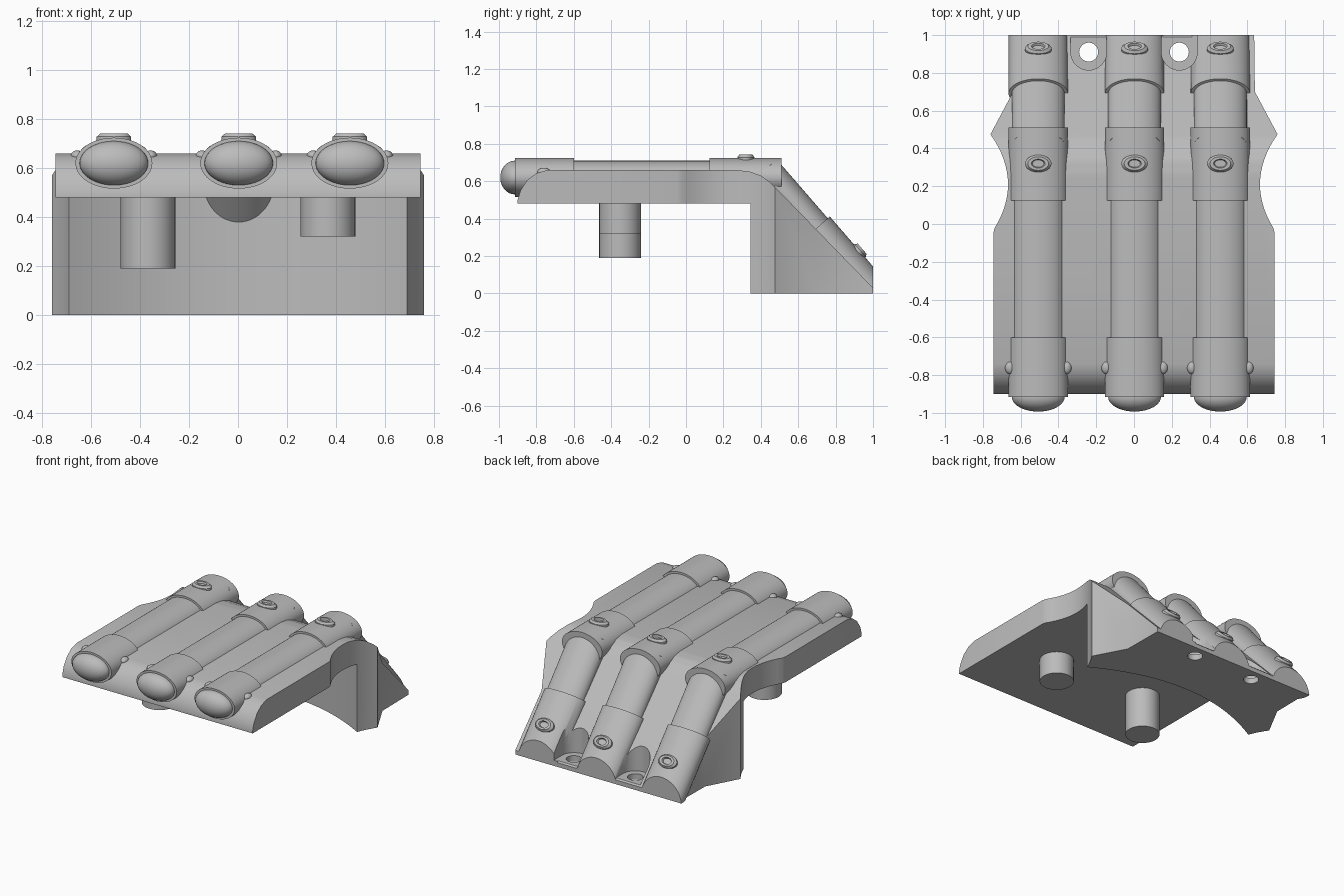
import bpy, bmesh, math
from mathutils import Matrix, Vector

cube = bpy.data.objects.get("Cube")
if cube:
    bpy.data.objects.remove(cube, do_unlink=True)

grey = bpy.data.materials.new("plain_grey")
grey.use_nodes = True
GREY = (0.5, 0.5, 0.5, 1)
grey.diffuse_color = GREY
grey.node_tree.nodes["Principled BSDF"].inputs["Base Color"].default_value = GREY


def finish(name, bm):
    bmesh.ops.recalc_face_normals(bm, faces=bm.faces)
    mesh = bpy.data.meshes.new(name)
    bm.to_mesh(mesh)
    bm.free()
    ob = bpy.data.objects.new(name, mesh)
    bpy.context.collection.objects.link(ob)
    mesh.materials.append(grey)
    return ob


def activate(ob):
    bpy.ops.object.select_all(action='DESELECT')
    ob.select_set(True)
    bpy.context.view_layer.objects.active = ob


def smooth(ob):
    activate(ob)
    bpy.ops.object.shade_smooth_by_angle(angle=math.radians(30))


def boolean(ob, cutter, operation='DIFFERENCE'):
    activate(ob)
    mod = ob.modifiers.new("cut", 'BOOLEAN')
    mod.operation, mod.solver, mod.object = operation, 'EXACT', cutter
    bpy.ops.object.modifier_apply(modifier=mod.name)


def prism(name, points, lo, hi, axis):
    """Extrude (y, z) points along x, or (x, y) points along z."""
    place = (lambda p, t: (t, *p)) if axis == 'x' else (lambda p, t: (*p, t))
    bm = bmesh.new()
    face = bm.faces.new([bm.verts.new(place(p, lo)) for p in points])
    new = bmesh.ops.extrude_face_region(bm, geom=[face])["geom"]
    move = Vector(place((0, 0), hi - lo))
    bmesh.ops.translate(bm, vec=move, verts=[v for v in new if isinstance(v, bmesh.types.BMVert)])
    return finish(name, bm)


def frame(x, point, direction):
    """Frame at (x, y, z) whose local z follows a direction in the yz plane."""
    d = Vector((0, *direction)).normalized()
    side = Vector((1, 0, 0))
    m = Matrix((side, d.cross(side), d)).transposed().to_4x4()
    m.translation = (x, *point)
    return m


def rod(name, x, start, end, rx, ry):
    """Elliptical rod between two (y, z) points."""
    a, b = Vector(start), Vector(end)
    bm = bmesh.new()
    bmesh.ops.create_cone(bm, cap_ends=True, segments=64, radius1=1, radius2=1, depth=1)
    m = frame(x, (a + b) / 2, b - a) @ Matrix.Diagonal((rx, ry, (b - a).length, 1))
    bmesh.ops.transform(bm, matrix=m, verts=bm.verts)
    return finish(name, bm)


def ball(name, centre, size):
    bm = bmesh.new()
    bmesh.ops.create_uvsphere(bm, u_segments=40, v_segments=24, radius=1)
    m = Matrix.Translation(centre) @ Matrix.Diagonal((*size, 1))
    bmesh.ops.transform(bm, matrix=m, verts=bm.verts)
    ob = finish(name, bm)
    smooth(ob)


def button(name, x, point, normal):
    """Oval stepped screw head."""
    profile = [(0, -.03), (.07, -.03), (.07, .006), (.055, .02), (.036, .02), (.03, .008), (0, .008)]
    bm = bmesh.new()
    vs = [bm.verts.new((r, 0, z)) for r, z in profile]
    es = [bm.edges.new(pair) for pair in zip(vs, vs[1:])]
    bmesh.ops.spin(bm, geom=vs + es, cent=(0, 0, 0), axis=(0, 0, 1), angle=math.tau, steps=40)
    bmesh.ops.remove_doubles(bm, verts=bm.verts, dist=1e-5)
    m = frame(x, point, normal) @ Matrix.Diagonal((1, .65, 1, 1))
    bmesh.ops.transform(bm, matrix=m, verts=bm.verts)
    smooth(finish(name, bm))


# Body: side profile clipped by the plan outline, with an arched hollow below
side_profile = [(-.9, 0), (-.9, .5), (-.885, .55), (-.85, .605), (-.8, .643), (-.74, .66), (.27, .66),
                (.34, .652), (.4, .63), (.45, .595), (.48, .565), (1, .03), (1, 0)]
body = prism("body", side_profile, -1, 1, 'x')

half = [(.745, -1), (.745, -.05)]
half += [(.667 + .093 * abs(t) ** 2, .21 + .265 * t) for t in [i / 8 for i in range(-7, 9)]]
half += [(.64, .7), (.635, 1.1)]
outline = prism("outline_cutter", half + [(-x, y) for x, y in reversed(half)], -.5, 1, 'z')
boolean(body, outline, 'INTERSECT')

arch = [(.69 * math.cos(a), .345 + .195 * math.sin(a)) for a in [math.pi * i / 32 for i in range(33)]]
# flatter circular sweep instead of a half ellipse
arch = [(x, .345 + .195 * (1 - (x / .69) ** 2)) for x, _ in arch]
hollow = prism("hollow_cutter", [(-1, -1.2), (1, -1.2), (1, .345)] + arch + [(-1, .345)], -.2, .48, 'z')
boolean(body, hollow)

# Screw notches and holes at the rear foot
notches = []
for x in (-.24, .24):
    arc = [(x + .095 * math.cos(a), .91 - .095 * math.sin(a)) for a in [math.pi * i / 20 for i in range(21)]]
    notch = prism("notch_cutter", [(x + .095, 1.1)] + arc + [(x - .095, 1.1)], .04, .8, 'z')
    hole = rod("hole_cutter", x, (.91, -.1), (.91, .2), .05, .05)
    boolean(body, notch)
    boolean(body, hole)
    notches += [notch, hole]
smooth(body)

# Finger rods, sleeves, caps and screws
clip = prism("clip_cutter", [(-1, 0), (1, 0), (1, 1), (-1, 1)], -1, 1, 'x')
bend, slope = Vector((.45, .62)), Vector((.655, -.755))
normal = Vector((.755, .655))
for tag, x in (("right", -.507), ("middle", .003), ("left", .457)):
    smooth(rod(f"{tag}_upper_rod", x, (-.91, .62), (.5, .62), .14, .09))
    smooth(rod(f"{tag}_front_sleeve", x, (-.915, .62), (-.6, .62), .157, .104))
    smooth(rod(f"{tag}_joint_sleeve", x, (.125, .62), (.51, .62), .157, .104))
    lower = rod(f"{tag}_lower_rod", x, bend - slope * .05, bend + slope * .5, .14, .09)
    sleeve = rod(f"{tag}_lower_sleeve", x, bend + slope * .367, bend + slope * 1.1, .157, .104)
    boolean(sleeve, clip, 'INTERSECT')
    for cutter in notches:
        boolean(sleeve, cutter)
    smooth(lower)
    smooth(sleeve)
    ball(f"{tag}_end_cap", (x, -.915, .62), (.14, .078, .09))
    button(f"{tag}_joint_screw", x, (.32, .722), (0, 1))
    button(f"{tag}_lower_screw", x, bend + slope * .61 + normal * .102, normal)
    for s in (-1, 1):
        ball(f"{tag}_side_stud", (x + s * .15, -.76, .65), (.026, .034, .022))

# Mounting pegs underneath
for tag, x, bottom in (("long", -.368, .19), ("short", .367, .32)):
    smooth(rod(f"{tag}_peg", x, (-.352, bottom), (-.352, .55), .112, .112))

for cutter in [outline, hollow, clip] + notches:
    bpy.data.objects.remove(cutter, do_unlink=True)
